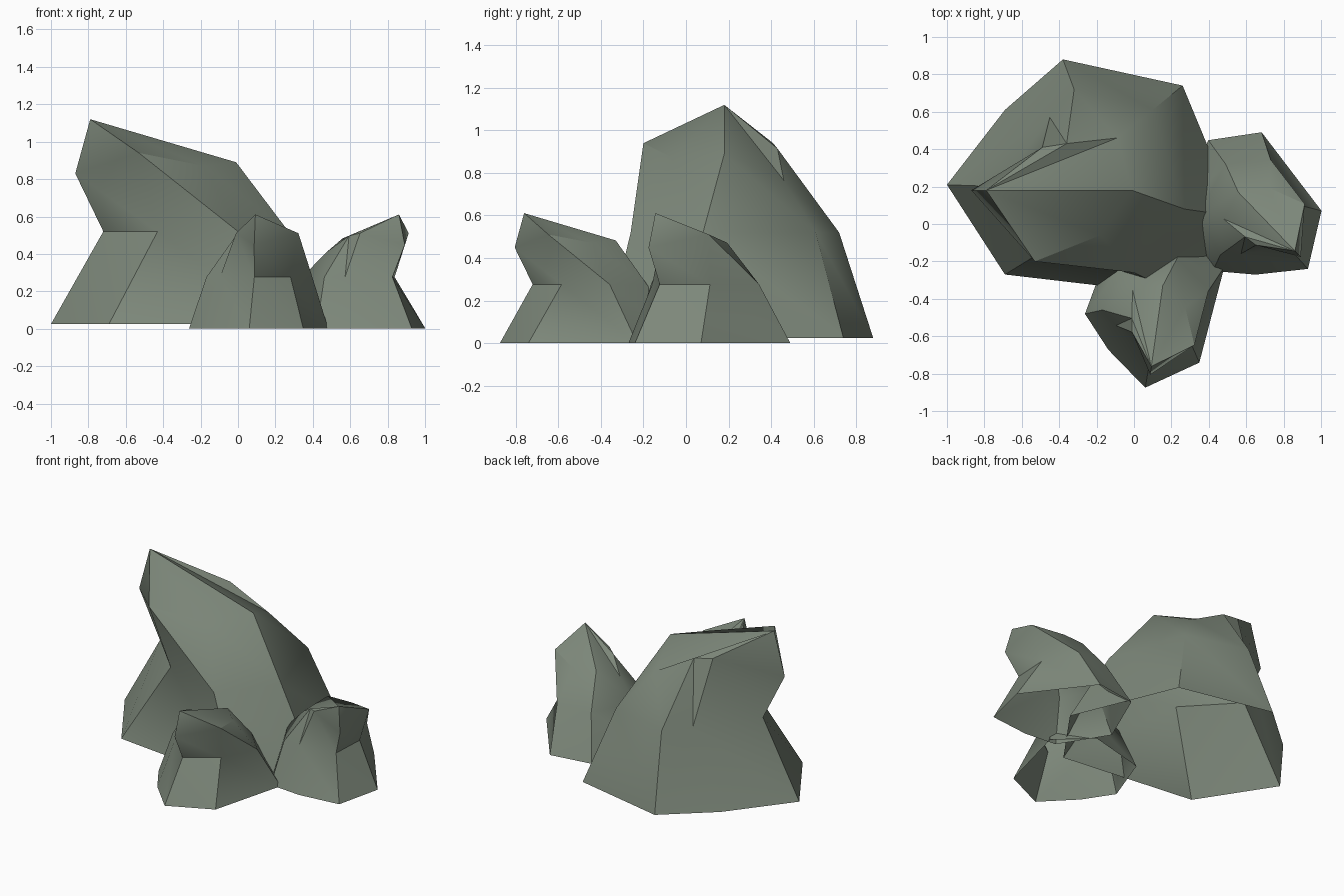
import bpy, bmesh, math
from mathutils import Matrix, Vector

if "Cube" in bpy.data.objects:
    bpy.data.objects.remove(bpy.data.objects["Cube"])

stone = bpy.data.materials.new("grey_green_stone")
stone.diffuse_color = (0.205, 0.245, 0.195, 1)
stone.use_nodes = True
stone.node_tree.nodes["Principled BSDF"].inputs["Base Color"].default_value = stone.diffuse_color

# Rock rings (x, y, z), counter-clockwise, starting below the leaning tip
BASE = [(-1, .21, 0), (-.69, -.27, 0), (.25, -.38, 0), (.55, .04, 0),
        (.26, .74, 0), (-.38, .88, 0), (-.69, .61, 0)]
NECK = [(-.72, .2, .495), (-.43, -.11, .495), (0, -.26, .495), (.27, .08, .495),
        (.10, .61, .495), (-.32, .72, .495), (-.45, .57, .495)]
CROWN = [(-.87, .18, .805), (-.53, -.20, .915), (-.18, -.06, .845), (-.01, .18, .865),
         (-.09, .46, .74), (-.36, .43, .89), (-.49, .41, .915)]
PEAK = (-.79, .18, 1.095)
PIVOT = Vector(BASE[0])


def rock(name, tip, angle, scale):
    """One leaning boulder, open underneath, placed by the base corner under its tip."""
    bm = bmesh.new()
    rings = [[bm.verts.new(p) for p in r] for r in (BASE, NECK, CROWN)]
    peak = bm.verts.new(PEAK)
    n = len(BASE)
    for k in range(2):
        lo, hi = rings[k], rings[k + 1]
        for i in range(n):
            j = (i + 1) % n
            # diagonal runs upward to the left, except beside the tip and at the back corner
            if k == 1 and i == n - 1 or k == 0 and i in (5,):
                tris = ((lo[i], lo[j], hi[j]), (lo[i], hi[j], hi[i])) if k == 0 else \
                       ((lo[i], lo[j], hi[i]), (lo[j], hi[j], hi[i]))
            else:
                tris = ((lo[i], lo[j], hi[i]), (lo[j], hi[j], hi[i]))
            for t in tris:
                bm.faces.new(t)
    for i in range(n):
        bm.faces.new((rings[2][i], rings[2][(i + 1) % n], peak))
    m = (Matrix.Translation(tip) @ Matrix.Rotation(math.radians(angle), 4, 'Z')
         @ Matrix.Scale(scale, 4) @ Matrix.Translation(-PIVOT))
    bmesh.ops.transform(bm, matrix=m, verts=bm.verts)
    me = bpy.data.meshes.new(name)
    bm.to_mesh(me)
    bm.free()
    me.materials.append(stone)
    ob = bpy.data.objects.new(name, me)
    bpy.context.collection.objects.link(ob)
    bpy.ops.object.select_all(action='DESELECT')
    ob.select_set(True)
    bpy.context.view_layer.objects.active = ob
    bpy.ops.object.shade_smooth_by_angle(angle=math.radians(32))


rock("large_rock", (-1, .21, .025), 0, 1)
rock("front_small_rock", (.06, -.875, 0), 82, .558)
rock("right_small_rock", (.93, -.24, 0), 134, .558)
